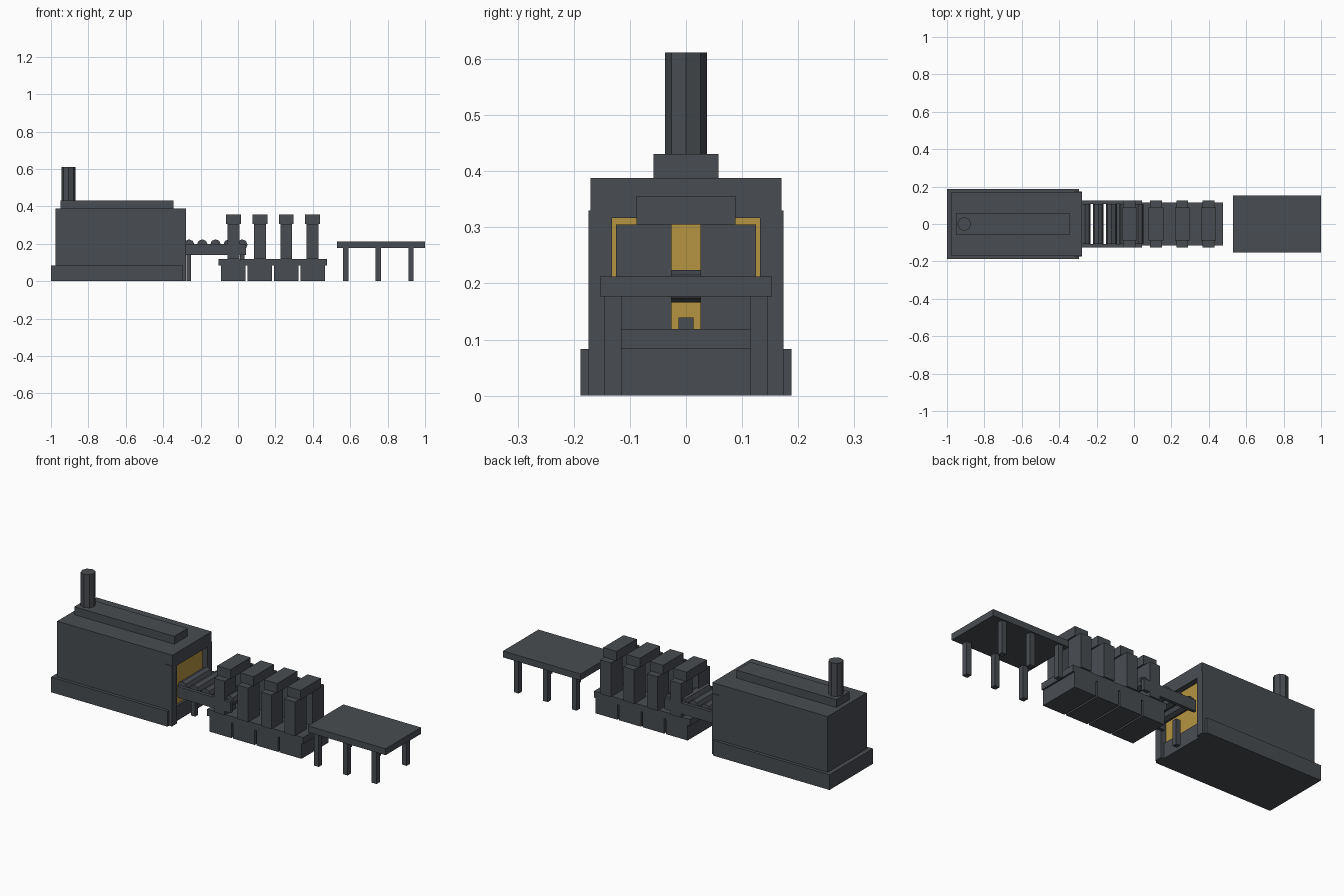
import bpy
from math import pi

cube = bpy.data.objects.get("Cube")
if cube:
    bpy.data.objects.remove(cube, do_unlink=True)


def material(name, rgb):
    mat = bpy.data.materials.new(name)
    mat.use_nodes = True
    mat.diffuse_color = (*rgb, 1)
    mat.node_tree.nodes["Principled BSDF"].inputs["Base Color"].default_value = (*rgb, 1)
    return mat


steel = material("dark_steel", (0.066, 0.073, 0.083))
glow = material("furnace_gold", (0.46, 0.30, 0.053))


def box(name, x, y, z, mat=steel):
    """Box from (low, high) ranges on each axis."""
    bpy.ops.mesh.primitive_cube_add(size=1, location=[sum(r) / 2 for r in (x, y, z)])
    ob = bpy.context.object
    ob.name = name
    ob.scale = [r[1] - r[0] for r in (x, y, z)]
    bpy.ops.object.transform_apply(location=False, rotation=False, scale=True)
    ob.data.materials.append(mat)
    return ob


def pair(name, x, y, z):
    """Box on the +y side and its mirror on the -y side."""
    box(name + "_back", x, y, z)
    box(name + "_front", x, (-y[1], -y[0]), z)


def rod(name, radius, length, loc, rot=(0, 0, 0)):
    bpy.ops.mesh.primitive_cylinder_add(vertices=8, radius=radius, depth=length,
                                        location=loc, rotation=rot)
    ob = bpy.context.object
    ob.name = name
    ob.data.materials.append(steel)


def around(c, half):
    return (c - half, c + half)


# Furnace
box("furnace_base", (-1, -0.295), around(0, 0.188), (0, 0.083))
box("furnace_body", (-0.975, -0.315), around(0, 0.17), (0.083, 0.388))
box("furnace_roof", (-0.95, -0.345), around(0, 0.058), (0.388, 0.431))
rod("chimney", 0.037, 0.182, (-0.907, 0, 0.521))

# Furnace mouth
pair("door_post", (-0.32, -0.278), (0.132, 0.174), (0, 0.33))
box("door_lintel", (-0.32, -0.278), around(0, 0.17), (0.317, 0.388))
box("glowing_door", (-0.315, -0.308), around(0, 0.132), (0.083, 0.317), glow)

# Roller conveyor
pair("conveyor_rail", (-0.28, 0.043), (0.107, 0.125), (0.14, 0.2))
for i in range(5):
    rod(f"conveyor_roller_{i + 1}", 0.029, 0.214, (-0.262 + i * 0.071, 0, 0.195), (pi / 2, 0, 0))
for i, x in enumerate((-0.263, 0.023)):
    box(f"conveyor_leg_{i + 1}", around(x, 0.013), around(0, 0.013), (0, 0.139))

# Rolling stands on a shared bed
box("stand_bed", (-0.105, 0.475), around(0, 0.116), (0.083, 0.119))
for i in range(4):
    x = -0.025 + i * 0.1415
    box(f"stand_foot_{i + 1}", around(x, 0.066), around(0, 0.116), (0, 0.083))
    pair(f"stand_column_{i + 1}", around(x, 0.032), (0.026, 0.125), (0.119, 0.305))
    box(f"stand_crown_{i + 1}", around(x, 0.04), around(0, 0.088), (0.305, 0.356))

# Cooling table
box("table_top", (0.53, 1), around(0, 0.153), (0.177, 0.212))
for i, x in enumerate((0.575, 0.75, 0.925)):
    pair(f"table_leg_{i + 1}", around(x, 0.0145), (0.115, 0.145), (0, 0.177))
